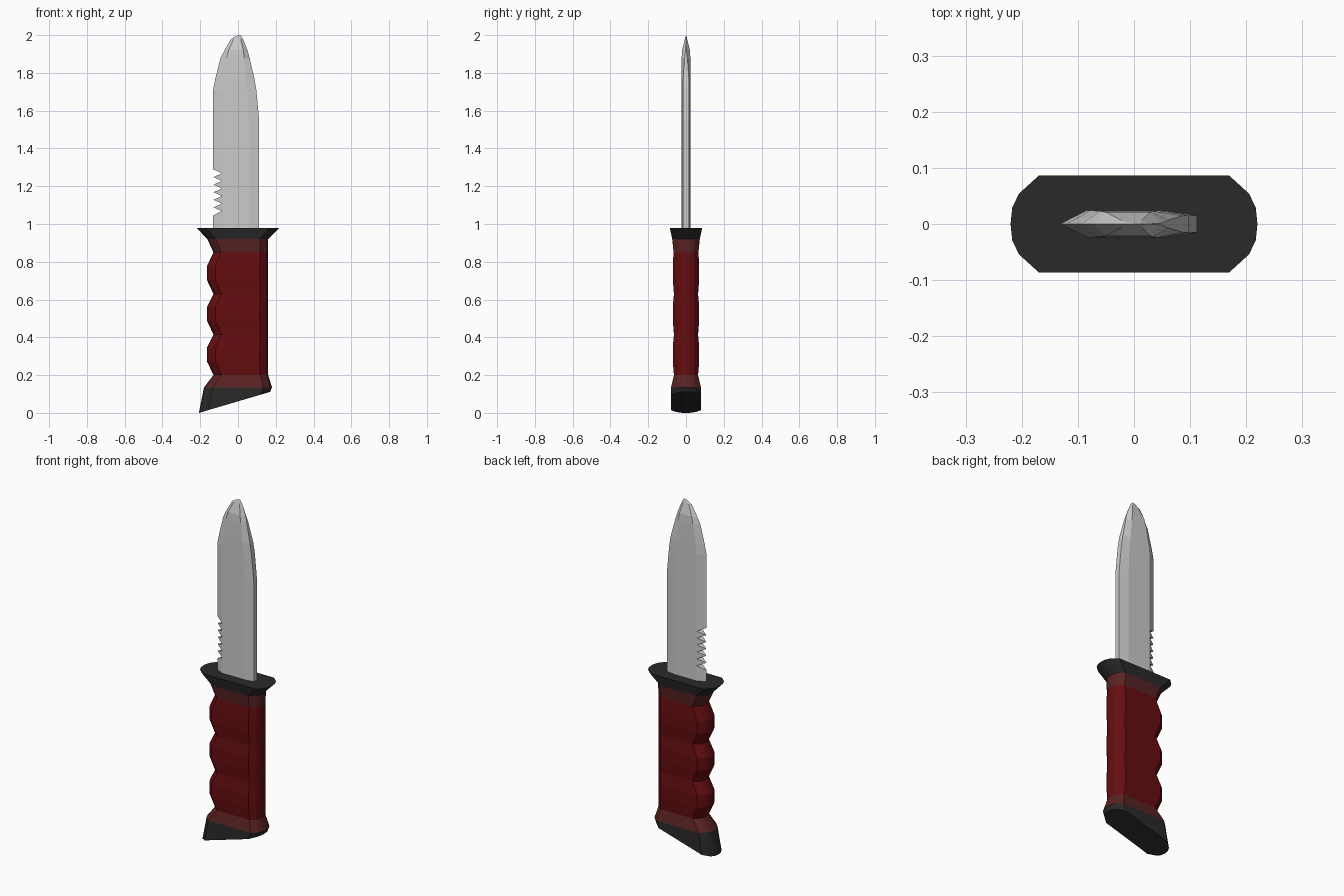
import bpy, bmesh

if "Cube" in bpy.data.objects:
    bpy.data.objects.remove(bpy.data.objects["Cube"])

def material(name, rgb):
    m = bpy.data.materials.new(name)
    m.diffuse_color = (*rgb, 1)
    m.use_nodes = True
    m.node_tree.nodes["Principled BSDF"].inputs["Base Color"].default_value = m.diffuse_color
    return m

black = material("black", (0.023, 0.023, 0.023))
red = material("red", (0.13, 0.004, 0.005))
dull_red = material("dull_red", (0.1, 0.016, 0.016))

def loft(name, rings, mat=None, cap_bottom=False, cap_top=False, split=None):
    bm = bmesh.new()
    rows = [[bm.verts.new(p) for p in r] for r in rings]
    for a, b in zip(rows, rows[1:]):
        n = len(a)
        for i in range(n):
            j = (i + 1) % n
            bm.faces.new((a[i], a[j], b[j], b[i]))
    if cap_bottom:
        bm.faces.new(rows[0][::-1])
    if cap_top:
        bm.faces.new(rows[-1])
    if split:
        fs = [f for f in bm.faces if split(f.calc_center_median())]
        bmesh.ops.triangulate(bm, faces=fs, quad_method='LONG_EDGE')
    bmesh.ops.remove_doubles(bm, verts=bm.verts, dist=0.0004)
    bmesh.ops.recalc_face_normals(bm, faces=bm.faces)
    me = bpy.data.meshes.new(name)
    bm.to_mesh(me)
    bm.free()
    ob = bpy.data.objects.new(name, me)
    bpy.context.collection.objects.link(ob)
    if mat:
        me.materials.append(mat)
    return ob

# Handle section: flat sides with faceted round ends
END = [(0, 1), (0.7, 0.63), (0.94, 0.34), (1, 0)]

def ring(z, left, right, y, end=0.045, slope=0.0):
    right_end = [(right - end + end * u, y * v) for u, v in END]
    left_end = [(left + end - end * u, y * v) for u, v in END]
    half = [(x, -v) for x, v in left_end[::-1] + right_end]
    pts = half + [(x, -v) for x, v in half[-2:0:-1]]
    return [(x, v, z + slope * (x - left)) for x, v in pts]

# Handle stack, sharing rings where parts meet
r_pommel = ring(0.135, -0.18, 0.18, 0.079)
r_low = ring(0.2, -0.13, 0.16, 0.064, 0.042)
r_high = ring(0.85, -0.13, 0.16, 0.066, 0.042)
r_guard = ring(0.92, -0.162, 0.16, 0.073)

loft("pommel", [ring(0.0, -0.207, 0.17, 0.08, 0.05, 0.295), r_pommel], black, cap_bottom=True)
loft("lower_collar", [r_pommel, r_low], dull_red)

# Grip with three finger swells
grip = [r_low]
for k in range(3):
    z = 0.2 + k * 0.215
    grip += [ring(z + 0.075, -0.165, 0.16, 0.07), ring(z + 0.145, -0.165, 0.16, 0.07)]
    grip.append(ring(z + 0.215, -0.13, 0.16, 0.064, 0.042) if k < 2 else r_high)
loft("grip", grip, red)
loft("upper_collar", [r_high, r_guard], dull_red)
loft("guard", [r_guard, ring(0.98, -0.22, 0.22, 0.086, 0.05)], black, cap_top=True)

# Blade: sharp edge on the left, flat cheeks, bevelled spine on the right
def section(z, edge, fl, fr, spine, y=0.024, s=0.015):
    return [(edge, 0, z), (fl, -y, z), (fr, -y, z), (spine, -s, z),
            (spine, s, z), (fr, y, z), (fl, y, z)]

F = (-0.085, 0.058, 0.112)
blade = [section(0.975, -0.132, *F), section(1.045, -0.132, *F), section(1.068, -0.0852, *F)]
for k in range(5):
    z = 1.068 + 0.04 * k
    blade += [section(z + 0.02, -0.13, *F), section(z + 0.04, -0.0852, *F)]
blade += [section(1.29, -0.132, *F),
          section(1.55, -0.132, *F),
          section(1.71, -0.132, -0.085, 0.05, 0.097),
          section(1.77, -0.12, -0.078, 0.044, 0.087),
          section(1.88, -0.092, -0.06, 0.033, 0.061, 0.023, 0.007),
          section(1.92, -0.071, -0.05, 0.028, 0.05, 0.021, 0.002),
          section(1.98, -0.037, -0.022, 0.014, 0.026, 0.006, 0.0001),
          section(2.0, 0.0, 0.004, 0.01, 0.014, 0.0001, 0.0001)]
loft("blade", blade, split=lambda c: c.x < -0.086 and 1.04 < c.z < 1.3)
